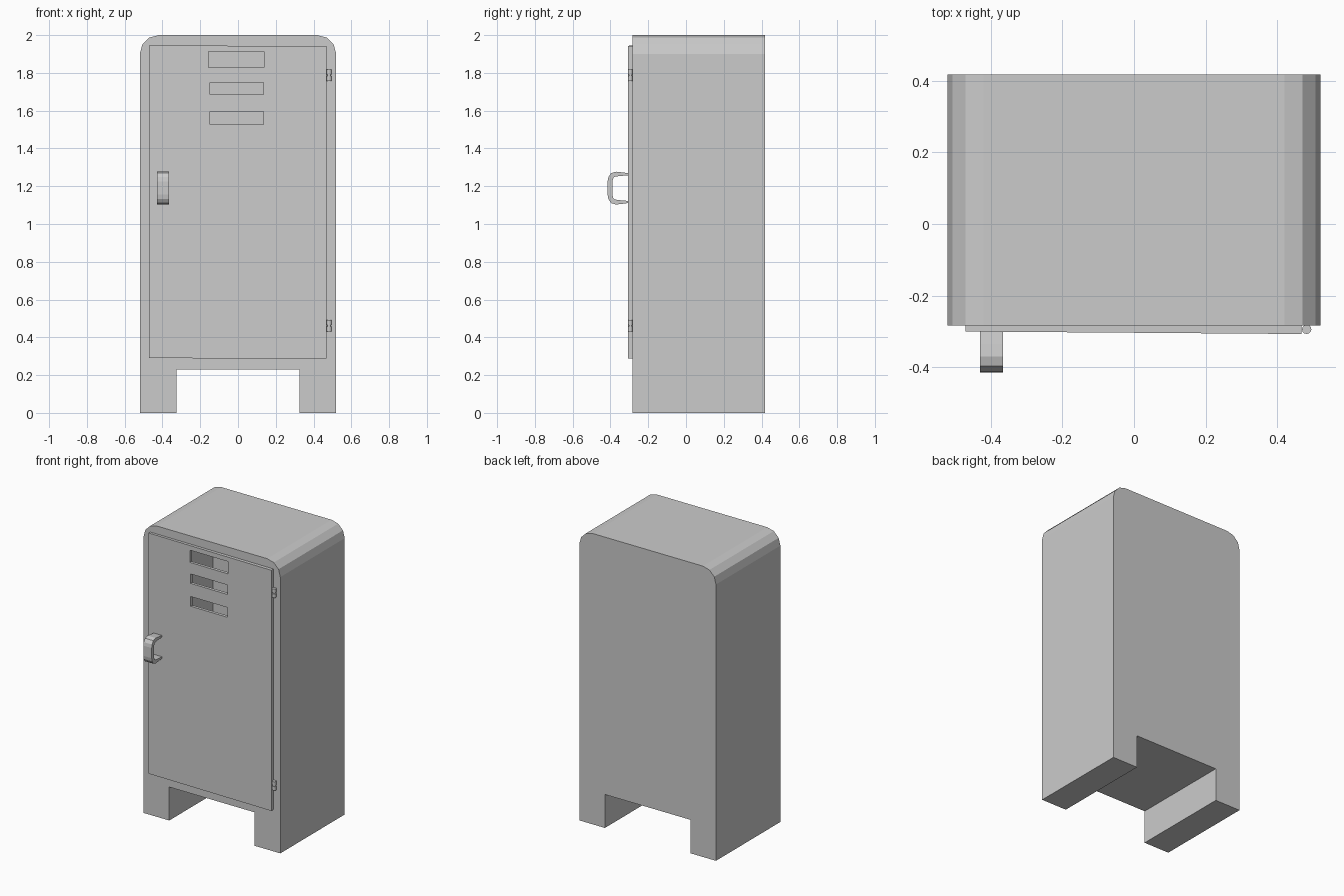
import bpy, bmesh, math
from mathutils import Vector

if "Cube" in bpy.data.objects:
    bpy.data.objects.remove(bpy.data.objects["Cube"])


def finish(bm, name):
    bmesh.ops.recalc_face_normals(bm, faces=bm.faces)
    me = bpy.data.meshes.new(name)
    bm.to_mesh(me)
    bm.free()
    ob = bpy.data.objects.new(name, me)
    bpy.context.collection.objects.link(ob)
    return ob


def prism(name, pts, offset):
    """Extrude a closed outline of 3D points along an offset."""
    bm = bmesh.new()
    face = bm.faces.new([bm.verts.new(p) for p in pts])
    ext = bmesh.ops.extrude_face_region(bm, geom=[face], use_keep_orig=True)
    new = [g for g in ext["geom"] if isinstance(g, bmesh.types.BMVert)]
    bmesh.ops.translate(bm, verts=new, vec=Vector(offset))
    return finish(bm, name)


def box(name, x0, x1, y0, y1, z0, z1):
    pts = [(x0, y0, z0), (x1, y0, z0), (x1, y0, z1), (x0, y0, z1)]
    return prism(name, pts, (0, y1 - y0, 0))


def cut(ob, cutter):
    mod = ob.modifiers.new("cut", "BOOLEAN")
    mod.operation = "DIFFERENCE"
    mod.solver = "EXACT"
    mod.object = cutter
    bpy.context.view_layer.objects.active = ob
    bpy.ops.object.modifier_apply(modifier=mod.name)
    bpy.data.objects.remove(cutter)


# Cabinet shell: rounded top corners and a gap between the feet
W, R, FRONT, BACK = 0.52, 0.10, -0.283, 0.417
arc = [(W - R + R * math.cos(math.radians(a)), 2 - R + R * math.sin(math.radians(a)))
       for a in (0, 30, 60, 90)]
right = [(0.325, 0.23), (0.325, 0), (W, 0)] + arc
outline = right + [(-x, z) for x, z in reversed(right)]
body = prism("cabinet_body", [(x, FRONT, z) for x, z in outline], (0, BACK - FRONT, 0))
cut(body, box("cavity_cutter", -0.455, 0.455, FRONT - 0.1, 0.38, 0.305, 1.93))

# Door, slightly thicker toward the hinge side, with three vent slots
door_pts = [(-0.47, FRONT, 0.29), (0.468, FRONT, 0.287),
            (0.468, -0.307, 0.287), (-0.47, -0.300, 0.29)]
door = prism("door", door_pts, (0, 0, 1.655))
for x0, x1, z0, z1 in [(-0.155, 0.138, 1.828, 1.912),
                       (-0.148, 0.134, 1.685, 1.75),
                       (-0.148, 0.134, 1.528, 1.595)]:
    cut(door, box("slot_cutter", x0, x1, -0.5, -0.2, z0, z1))

# Handle: tapered C-shaped profile in the side plane
half = [(-0.295, 0.077), (-0.335, 0.083), (-0.370, 0.087), (-0.397, 0.079),
        (-0.411, 0.058), (-0.415, 0.035)]
inner = [(-0.389, 0.030), (-0.387, 0.050), (-0.378, 0.060), (-0.360, 0.063),
         (-0.295, 0.069)]
c_top = half + [(y, -z) for y, z in reversed(half)]
c_in = [(y, -z) for y, z in reversed(inner)] + inner
prism("door_handle", [(-0.43, y, 1.19 + z) for y, z in c_top + c_in], (0.064, 0, 0))

# Hinges: two knuckles around a thinner pin
for label, zc in (("upper", 1.787), ("lower", 0.462)):
    bm = bmesh.new()
    for r, depth, dz in ((0.013, 0.026, 0.017), (0.013, 0.026, -0.017), (0.008, 0.05, 0)):
        new = bmesh.ops.create_cone(bm, cap_ends=True, segments=12,
                                    radius1=r, radius2=r, depth=depth)
        bmesh.ops.translate(bm, verts=new["verts"], vec=(0.482, -0.294, zc + dz))
    finish(bm, label + "_hinge")
